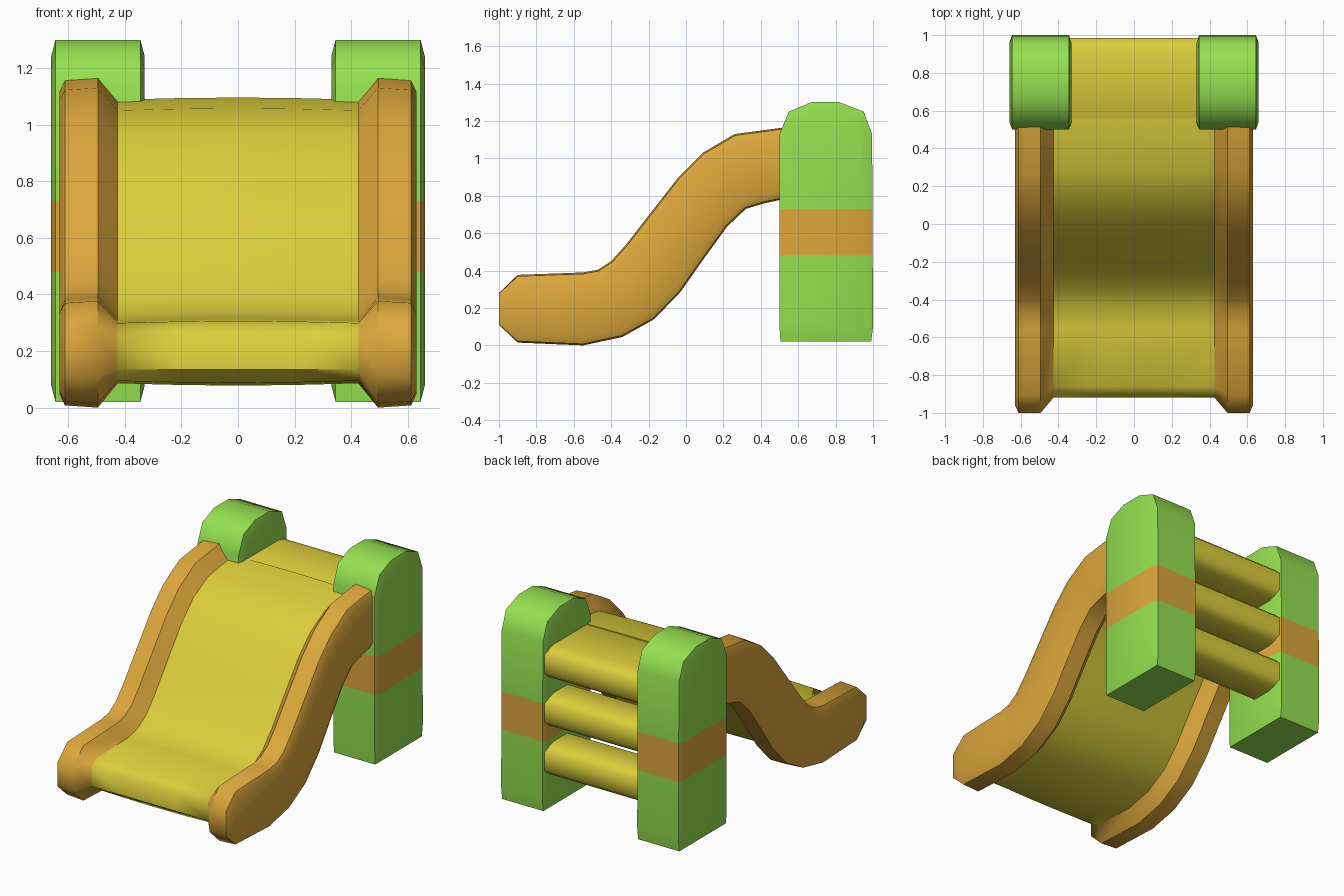
import bpy, bmesh, math

if "Cube" in bpy.data.objects:
    bpy.data.objects.remove(bpy.data.objects["Cube"])


def material(name, r, g, b):
    m = bpy.data.materials.new(name)
    m.diffuse_color = (r, g, b, 1)
    m.use_nodes = True
    m.node_tree.nodes["Principled BSDF"].inputs["Base Color"].default_value = m.diffuse_color
    return m


YELLOW = material("yellow", 0.72, 0.62, 0.045)
ORANGE = material("orange", 0.72, 0.39, 0.045)
GREEN = material("green", 0.30, 0.74, 0.08)


def finish(bm, name, mats, angle=50):
    bmesh.ops.recalc_face_normals(bm, faces=bm.faces)
    me = bpy.data.meshes.new(name)
    bm.to_mesh(me)
    bm.free()
    ob = bpy.data.objects.new(name, me)
    bpy.context.collection.objects.link(ob)
    for m in mats:
        me.materials.append(m)
    bpy.ops.object.select_all(action='DESELECT')
    ob.select_set(True)
    bpy.context.view_layer.objects.active = ob
    bpy.ops.object.shade_smooth_by_angle(angle=math.radians(angle))
    return ob


def loft(bm, rings):
    """Closed rings of points, bridged in order and capped at both ends."""
    vs = [[bm.verts.new(p) for p in r] for r in rings]
    n = len(vs[0])
    for a, b in zip(vs, vs[1:]):
        for i in range(n):
            bm.faces.new((a[i], a[(i + 1) % n], b[(i + 1) % n], b[i]))
    bm.faces.new(vs[0])
    bm.faces.new(vs[-1])


# Slide: rails and bed swept along the S curve
# stations: top y, top z, bottom y, bottom z of the rail in side view
STATIONS = [(-1.0, .28, -1.0, .11), (-.90, .377, -.90, .015), (-.55, .39, -.55, 0),
            (-.47, .405, -.34, .045), (-.40, .45, -.17, .14), (-.32, .54, -.03, .285),
            (-.18, .72, .10, .47), (-.04, .90, .22, .635), (.09, 1.03, .32, .73),
            (.26, 1.13, .42, .76), (.56, 1.17, .56, .79)]
# cross-section columns: x, bottom and top as fractions of the rail height
HALF = [(.63, .12, .88), (.612, .02, .98), (.495, 0, 1), (.425, .22, .785), (.2, .205, .80)]
COLUMNS = [(-x, a, b) for x, a, b in HALF] + [(0, .20, .805)] + HALF[::-1]

bm = bmesh.new()
top, bot = [], []
for k, (ty, tz, by, bz) in enumerate(STATIONS):
    trow, brow = [], []
    for x, a, b in COLUMNS:
        bed = abs(x) < .45
        dy = 0
        if k == 0:
            if bed:
                # rounded front lip of the bed, set back from the rail tips
                dy, tz, bz = .082, .255, .135
                a, b = 0, 1
            else:
                tz, bz = .28, .11
                dy = .04 if abs(x) > .62 else 0
        elif k == 1 and bed:
            dy = .04
        for row, t in ((trow, b), (brow, a)):
            row.append(bm.verts.new((x, by + (ty - by) * t + dy, bz + (tz - bz) * t)))
    top.append(trow)
    bot.append(brow)


def slide_face(vs):
    f = bm.faces.new(vs)
    f.material_index = 1 if abs(f.calc_center_median().x) > .42 else 0


last = len(COLUMNS) - 1
for k in range(len(STATIONS) - 1):
    for i in range(last):
        for g in (top, bot):
            slide_face((g[k][i], g[k][i + 1], g[k + 1][i + 1], g[k + 1][i]))
    for i in (0, last):
        slide_face((top[k][i], top[k + 1][i], bot[k + 1][i], bot[k][i]))
for k in (0, -1):
    for i in range(last):
        slide_face((top[k][i], top[k][i + 1], bot[k][i + 1], bot[k][i]))
finish(bm, "slide", [YELLOW, ORANGE])


# Platform and ladder steps: rounded bars between the posts
def bar(name, y0, zc):
    y1 = .985
    prof = [(y1, .06), (y1 - .035, .092), (y1 - .09, .105), (y0 + .06, .105), (y0, .06),
            (y0, -.06), (y0 + .06, -.105), (y1 - .09, -.105), (y1 - .035, -.092), (y1, -.06)]
    b = bmesh.new()
    loft(b, [[(x, y, zc + z) for y, z in prof] for x in (-.42, .42)])
    finish(b, name, [YELLOW])


bar("platform", .48, .983)
bar("upper_step", .70, .665)
bar("lower_step", .70, .345)

# Posts: arched towers with an orange band
ARCH = [(.505, .02), (.99, .02), (1.0, .10), (.995, 1.13), (.95, 1.25), (.82, 1.30),
        (.67, 1.30), (.55, 1.25), (.50, 1.13), (.50, .10)]


def arch_ring(x, sy=1, sz=1):
    return [(x, .75 + (y - .75) * sy, .66 + (z - .66) * sz) for y, z in ARCH]


for side, xc in (("left", -.495), ("right", .495)):
    b = bmesh.new()
    loft(b, [arch_ring(xc - .165, .84, .91), arch_ring(xc - .15), arch_ring(xc + .15),
             arch_ring(xc + .165, .84, .91)])
    for z in (.48, .73):
        bmesh.ops.bisect_plane(b, geom=b.verts[:] + b.edges[:] + b.faces[:],
                               plane_co=(0, 0, z), plane_no=(0, 0, 1))
    for f in b.faces:
        f.material_index = 1 if .48 < f.calc_center_bounds().z < .73 else 0
    finish(b, side + "_post", [GREEN, ORANGE])
